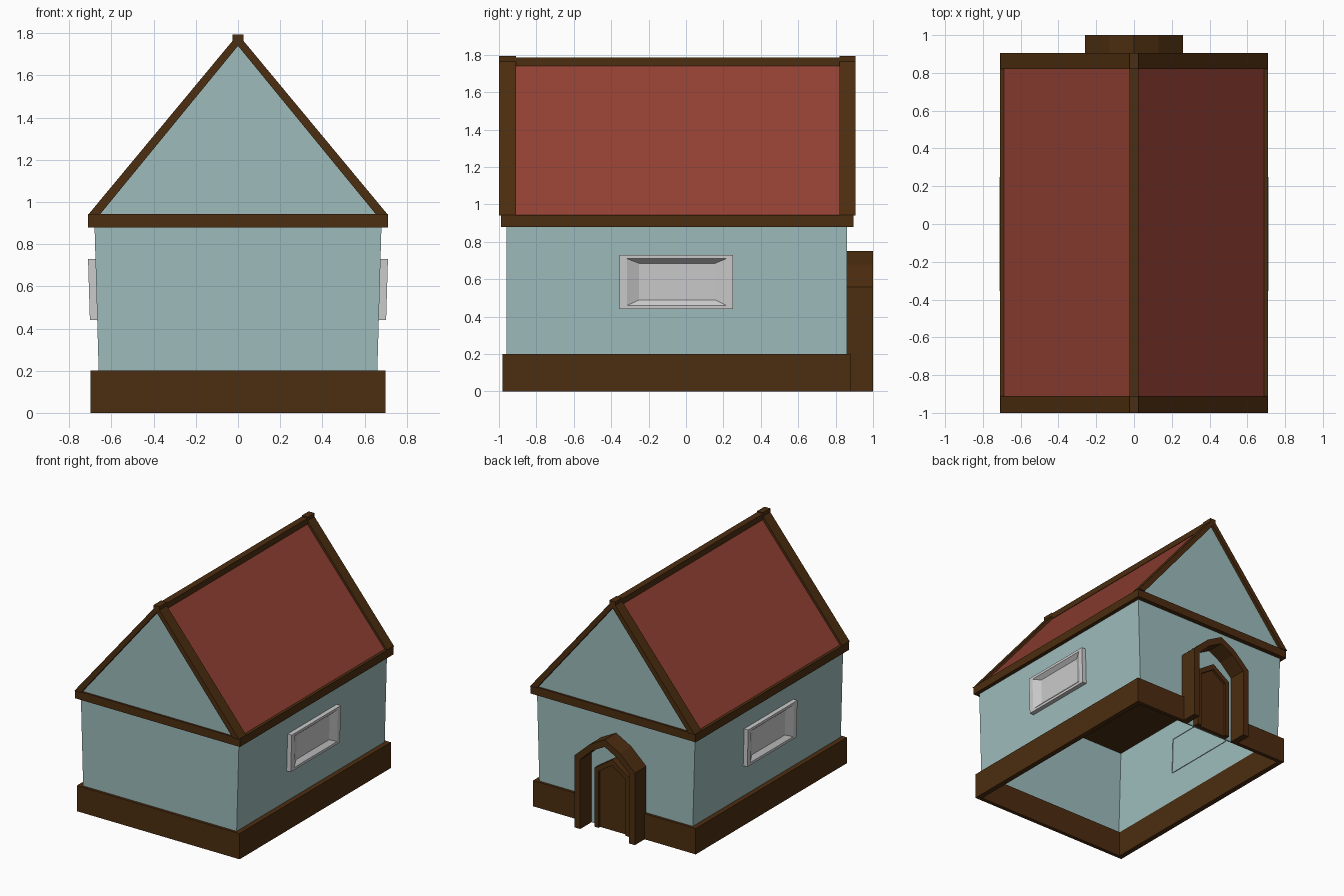
import bpy, bmesh

if "Cube" in bpy.data.objects:
    bpy.data.objects.remove(bpy.data.objects["Cube"])

def mat(name, rgb):
    m = bpy.data.materials.new(name)
    m.diffuse_color = (*rgb, 1)
    m.use_nodes = True
    m.node_tree.nodes["Principled BSDF"].inputs["Base Color"].default_value = m.diffuse_color
    return m

PLASTER = mat("pale blue plaster", (0.34, 0.50, 0.50))
WOOD = mat("dark brown wood", (0.072, 0.026, 0.005))
ROOF = mat("brick red roof", (0.29, 0.052, 0.033))
FRAME = mat("light grey", (0.60, 0.60, 0.60))

def finish(name, bm, mats, rule=None):
    bmesh.ops.recalc_face_normals(bm, faces=bm.faces)
    bm.normal_update()
    if rule:
        for f in bm.faces:
            f.material_index = rule(f)
    me = bpy.data.meshes.new(name)
    bm.to_mesh(me)
    bm.free()
    for m in mats:
        me.materials.append(m)
    ob = bpy.data.objects.new(name, me)
    bpy.context.collection.objects.link(ob)
    return ob

def prism(name, pts, y0, y1, mats, rule=None):
    """Extrude an xz outline along y."""
    bm = bmesh.new()
    f = bm.faces.new([bm.verts.new((x, y0, z)) for x, z in pts])
    r = bmesh.ops.extrude_face_region(bm, geom=[f])
    vs = [v for v in r["geom"] if isinstance(v, bmesh.types.BMVert)]
    bmesh.ops.translate(bm, verts=vs, vec=(0, y1 - y0, 0))
    return finish(name, bm, mats, rule)

def box(name, x0, x1, y0, y1, z0, z1, m):
    return prism(name, [(x0, z0), (x1, z0), (x1, z1), (x0, z1)], y0, y1, [m])

def rings(name, loops, m, cap=False):
    """Skin successive four-corner loops."""
    bm = bmesh.new()
    vl = [[bm.verts.new(p) for p in lp] for lp in loops]
    for a, b in zip(vl, vl[1:]):
        for i in range(4):
            j = (i + 1) % 4
            bm.faces.new((a[i], a[j], b[j], b[i]))
    if cap:
        bm.faces.new(vl[-1])
    return finish(name, bm, [m])

def rect(hx, y0, y1, z):
    return [(-hx, y0, z), (hx, y0, z), (hx, y1, z), (-hx, y1, z)]

def mirrored(half):
    """Half outline from right foot to the axis, completed on the left."""
    return half + [(-x, z) for x, z in reversed(half) if x > 0]

# walls, open below, leaning slightly outward
rings("walls", [rect(0.66, -0.96, 0.86, 0.18), rect(0.68, -0.96, 0.86, 0.88)], PLASTER)

# plinth around the walls, interrupted at the doorway
for n, a in (("left", (-0.70, -0.66)), ("right", (0.66, 0.70))):
    box("plinth_" + n, *a, -0.98, 0.88, 0, 0.2, WOOD)
box("plinth_front", -0.66, 0.66, -0.98, -0.95, 0, 0.2, WOOD)
box("plinth_back_left", -0.66, -0.21, 0.85, 0.88, 0, 0.2, WOOD)
box("plinth_back_right", 0.21, 0.66, 0.85, 0.88, 0, 0.2, WOOD)
box("doorway_wall", -0.21, 0.21, 0.85, 0.86, 0, 0.2, PLASTER)

# eaves slab
box("eaves_slab", -0.71, 0.71, -0.99, 0.895, 0.88, 0.943, WOOD)

# roof body: red slopes, plaster gables
prism("roof", [(-0.69, 0.94), (0.69, 0.94), (0, 1.765)], -0.975, 0.88, [ROOF, PLASTER],
      lambda f: int(abs(f.normal.y) > 0.5))

# gable rafters and ridge beam
rake = [(-0.71, 0.94), (-0.025, 1.765), (-0.025, 1.793), (0.025, 1.793), (0.025, 1.765),
        (0.71, 0.94), (0.655, 0.94), (0, 1.74), (-0.655, 0.94)]
prism("front_rafters", rake, -1.0, -0.91, [WOOD])
prism("back_rafters", rake, 0.82, 0.905, [WOOD])
box("ridge_beam", -0.025, 0.025, -0.91, 0.84, 1.74, 1.785, WOOD)

# windows: tilted frames with a sloped recess
def pane_loop(s, y0, y1, z0, z1, d):
    return [(s * (0.66 + 0.03 * (z - 0.2) + d), y, z)
            for y, z in ((y0, z0), (y1, z0), (y1, z1), (y0, z1))]

for n, s in (("left", -1), ("right", 1)):
    rings("window_" + n, [pane_loop(s, -0.355, 0.25, 0.44, 0.73, -0.005),
                          pane_loop(s, -0.355, 0.25, 0.44, 0.73, 0.035),
                          pane_loop(s, -0.315, 0.215, 0.46, 0.71, 0.035),
                          pane_loop(s, -0.25, 0.155, 0.49, 0.685, 0.006)], FRAME, True)

# porch arch on the back
outer = mirrored([(0.26, 0), (0.26, 0.56), (0.13, 0.68), (0, 0.75)])
inner = mirrored([(0.21, 0), (0.21, 0.54), (0.11, 0.635), (0, 0.695)])
prism("porch_arch", outer + inner[::-1], 0.86, 1.0, [WOOD])

# door frame and recessed door leaf
frame = mirrored([(0.15, 0), (0.15, 0.46), (0, 0.56)])
hole = mirrored([(0.115, 0), (0.115, 0.44), (0, 0.515)])
prism("door_frame", frame + hole[::-1], 0.86, 0.91, [WOOD])
prism("door_leaf", hole, 0.86, 0.89, [WOOD])
